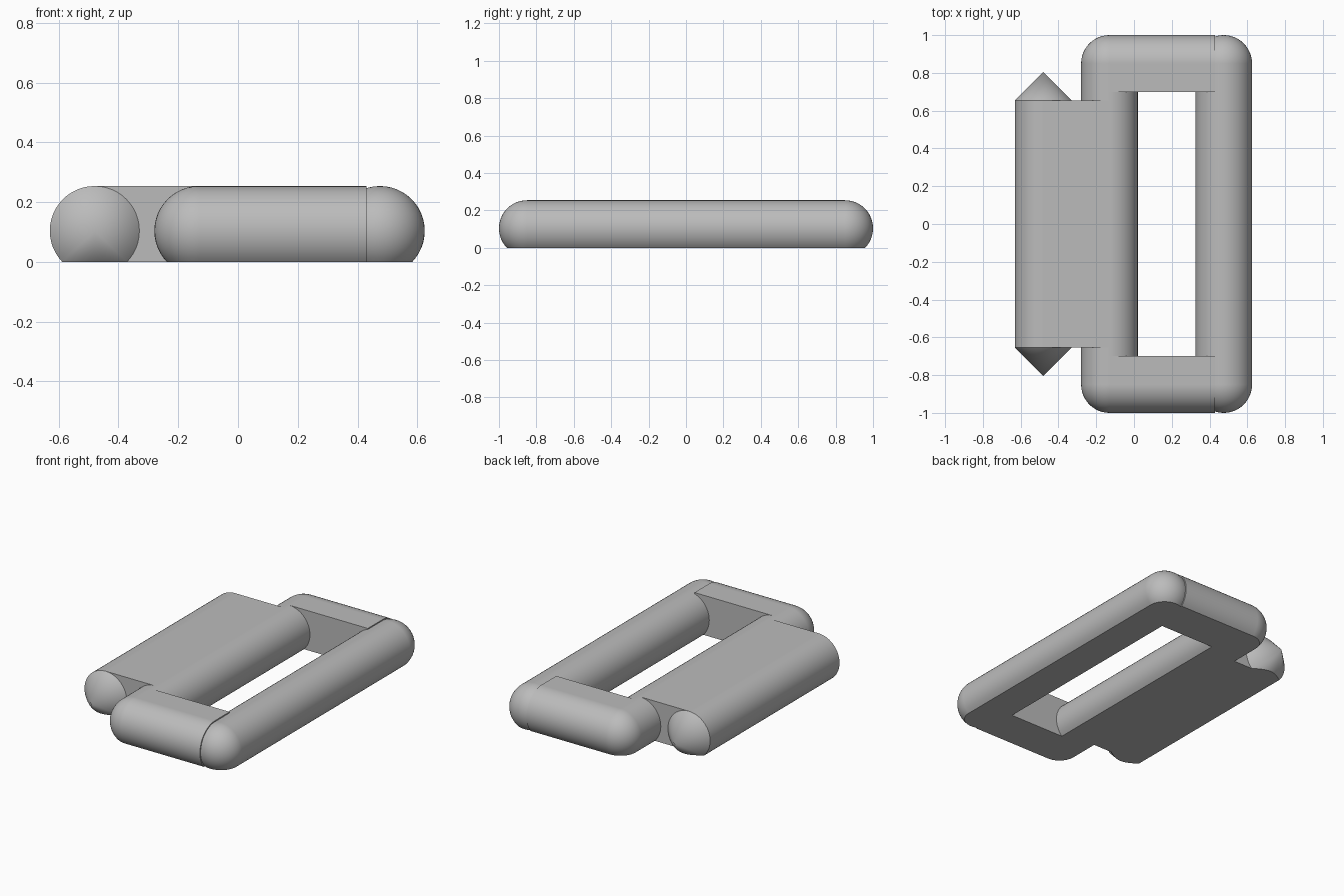
import bpy, bmesh, math
from mathutils import Matrix

if "Cube" in bpy.data.objects:
    bpy.data.objects.remove(bpy.data.objects["Cube"])

R = 0.15       # bar radius
ZC = 0.104     # bar axis height; everything is cut flat at z = 0
TOP = ZC + R
SEG = 48

grey = bpy.data.materials.new("grey")
grey.diffuse_color = (0.5, 0.5, 0.5, 1)
grey.use_nodes = True
grey.node_tree.nodes["Principled BSDF"].inputs["Base Color"].default_value = grey.diffuse_color


def finish(name, bm):
    """Cut the part flat on the ground, cap it and make the object."""
    geom = bm.verts[:] + bm.edges[:] + bm.faces[:]
    cut = bmesh.ops.bisect_plane(bm, geom=geom, dist=1e-5, plane_co=(0, 0, 0),
                                 plane_no=(0, 0, 1), clear_inner=True)
    edges = [e for e in cut["geom_cut"]
             if isinstance(e, bmesh.types.BMEdge) and e.is_boundary]
    if edges:
        bmesh.ops.contextual_create(bm, geom=edges)
    bmesh.ops.recalc_face_normals(bm, faces=bm.faces[:])
    mesh = bpy.data.meshes.new(name)
    bm.to_mesh(mesh)
    bm.free()
    mesh.materials.append(grey)
    ob = bpy.data.objects.new(name, mesh)
    bpy.context.collection.objects.link(ob)
    bpy.ops.object.select_all(action='DESELECT')
    ob.select_set(True)
    bpy.context.view_layer.objects.active = ob
    bpy.ops.object.shade_smooth_by_angle(angle=math.radians(30))
    return ob


def rod(name, axis, centre, length, r1=R, r2=R):
    bm = bmesh.new()
    turn = (Matrix.Rotation(math.pi / 2, 4, 'Y') if axis == 'X'
            else Matrix.Rotation(-math.pi / 2, 4, 'X'))
    bmesh.ops.create_cone(bm, cap_ends=True, segments=SEG, radius1=r1, radius2=r2,
                          depth=length, matrix=Matrix.Translation(centre) @ turn)
    bmesh.ops.remove_doubles(bm, verts=bm.verts[:], dist=1e-5)
    return finish(name, bm)


def ball(name, centre):
    bm = bmesh.new()
    bmesh.ops.create_uvsphere(bm, u_segments=SEG, v_segments=24, radius=R,
                              matrix=Matrix.Translation(centre))
    return finish(name, bm)


def block(name, x0, x1, y0, y1):
    bm = bmesh.new()
    m = (Matrix.Translation(((x0 + x1) / 2, (y0 + y1) / 2, TOP / 2))
         @ Matrix.Diagonal((x1 - x0, y1 - y0, TOP, 1)))
    bmesh.ops.create_cube(bm, size=1, matrix=m)
    return finish(name, bm)


HINGE, LEFT, RIGHT, STEP = -0.48, -0.13, 0.475, 0.43

# Long side bars of the loop
rod("left_bar", 'Y', (LEFT, 0, ZC), 1.70)
rod("right_bar", 'Y', (RIGHT, 0, ZC), 1.70)

# Hinge pin and the web joining it to the loop
rod("hinge_pin", 'Y', (HINGE, 0, ZC), 1.31)
block("hinge_web", HINGE, LEFT, -0.655, 0.655)

# Mirrored ends: rounded outer bar, square inner filler, corners, pin tips
for s, side in ((-1, "front"), (1, "back")):
    rod(side + "_end_bar", 'X', ((LEFT + STEP) / 2, s * 0.85, ZC), STEP - LEFT)
    ys = sorted((s * 0.70, s * 0.85))
    block(side + "_end_filler", LEFT, STEP, *ys)
    ball(side + "_left_corner", (LEFT, s * 0.85, ZC))
    ball(side + "_right_corner", (RIGHT, s * 0.85, ZC))
    rod(side + "_pin_tip", 'Y', (HINGE, s * 0.73, ZC), 0.15,
        R if s > 0 else 0, 0 if s > 0 else R)
